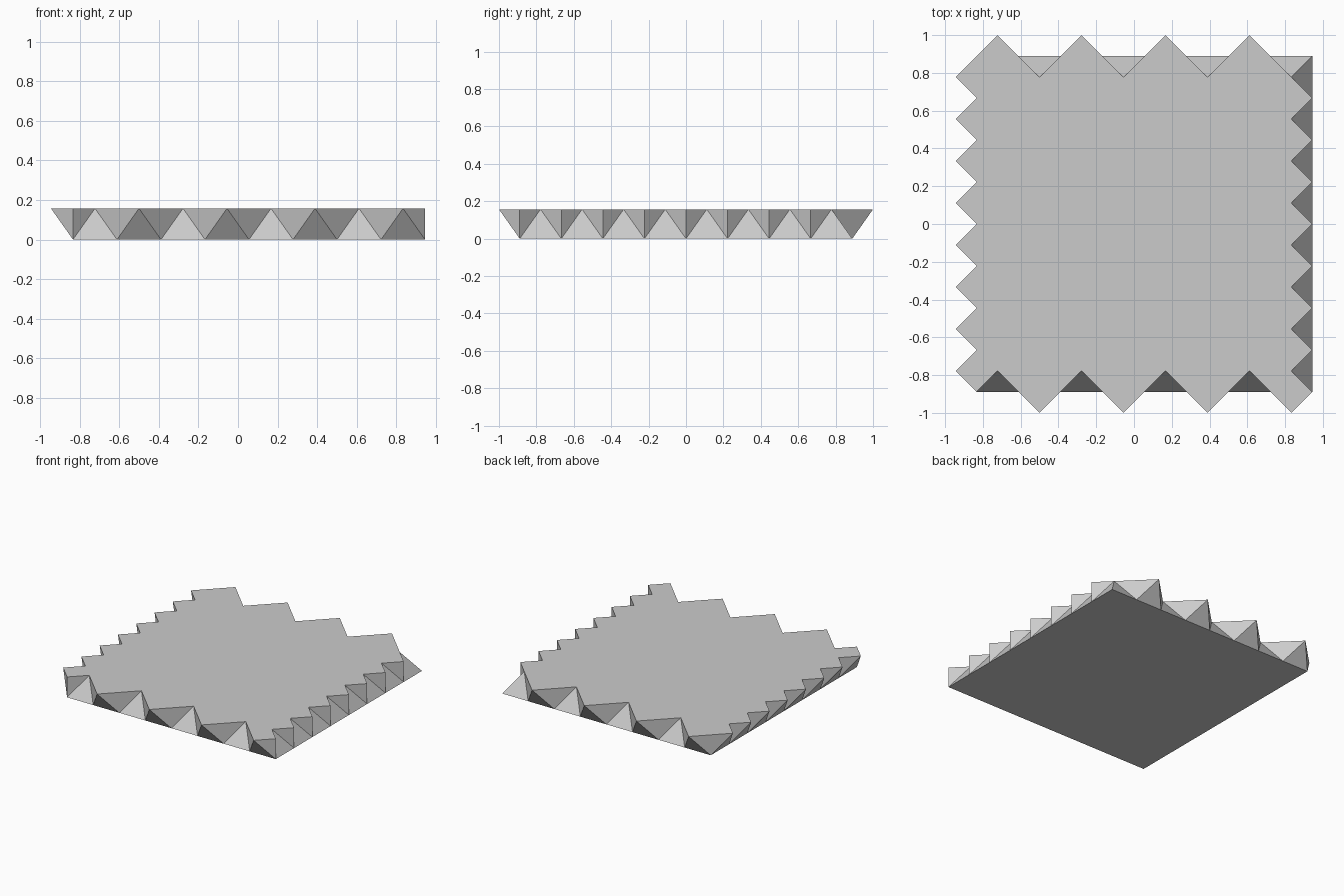
import bpy
import bmesh
from mathutils import Vector

if "Cube" in bpy.data.objects:
    bpy.data.objects.remove(bpy.data.objects["Cube"])

U = 2 / 9            # length of one tooth
H = U / 2            # how far a tooth leans in or out
TOP = U / 2 ** 0.5   # slab thickness
N = 8                # teeth per side

grey = bpy.data.materials.new("light grey")
grey.diffuse_color = (0.6, 0.6, 0.6, 1)
grey.use_nodes = True
grey.node_tree.nodes["Principled BSDF"].inputs["Base Color"].default_value = grey.diffuse_color

# Square base outline, counter-clockwise, with one leaning apex per tooth.
# Each side: start corner, direction, outward normal, lean of even and odd teeth
x0, x1, y = -7.5 * H, 8.5 * H, 8 * H
sides = [
    ((x0, -y), (1, 0), (0, -1), (-1, 1)),    # front: in, out, in, out
    ((x1, -y), (0, 1), (1, 0), (-1, -1)),    # right: all notches
    ((x1, y), (-1, 0), (0, 1), (-1, 1)),     # back: in, out, in, out
    ((x0, y), (0, -1), (-1, 0), (1, 1)),     # left: all overhangs
]
base, apex = [], []
for corner, along, out, lean in sides:
    corner, along, out = Vector(corner), Vector(along), Vector(out)
    for i in range(N):
        base.append(corner + along * U * i)
        apex.append(base[-1] + along * H + out * H * lean[i % 2])

bm = bmesh.new()
verts = {}


def vert(p, z):
    key = (round(p.x, 4), round(p.y, 4), z)
    if key not in verts:
        verts[key] = bm.verts.new((p.x, p.y, z))
    return verts[key]


# Toothed walls, collecting the zigzag rim on the way round
rim = []
count = len(base)
for i in range(count):
    b, before, after = base[i], apex[i - 1], apex[i]
    foot = vert(b, 0)
    same = (after - before).length < 1e-4
    straight = ((before + after) / 2 - b).length < 1e-4
    path = [vert(before, TOP)]
    if not same:
        if not straight:
            path.append(vert(b, TOP))
        path.append(vert(after, TOP))
    for p, q in zip(path, path[1:]):
        bm.faces.new((foot, q, p))
        rim.append(q)
    bm.faces.new((foot, vert(base[(i + 1) % count], 0), vert(after, TOP)))

# Flat top and bottom
bm.faces.new(rim)
bm.faces.new([vert(b, 0) for b in reversed(base)])
bmesh.ops.recalc_face_normals(bm, faces=bm.faces)

mesh = bpy.data.meshes.new("toothed_slab")
bm.to_mesh(mesh)
bm.free()
mesh.materials.append(grey)
slab = bpy.data.objects.new("toothed_slab", mesh)
bpy.context.collection.objects.link(slab)
